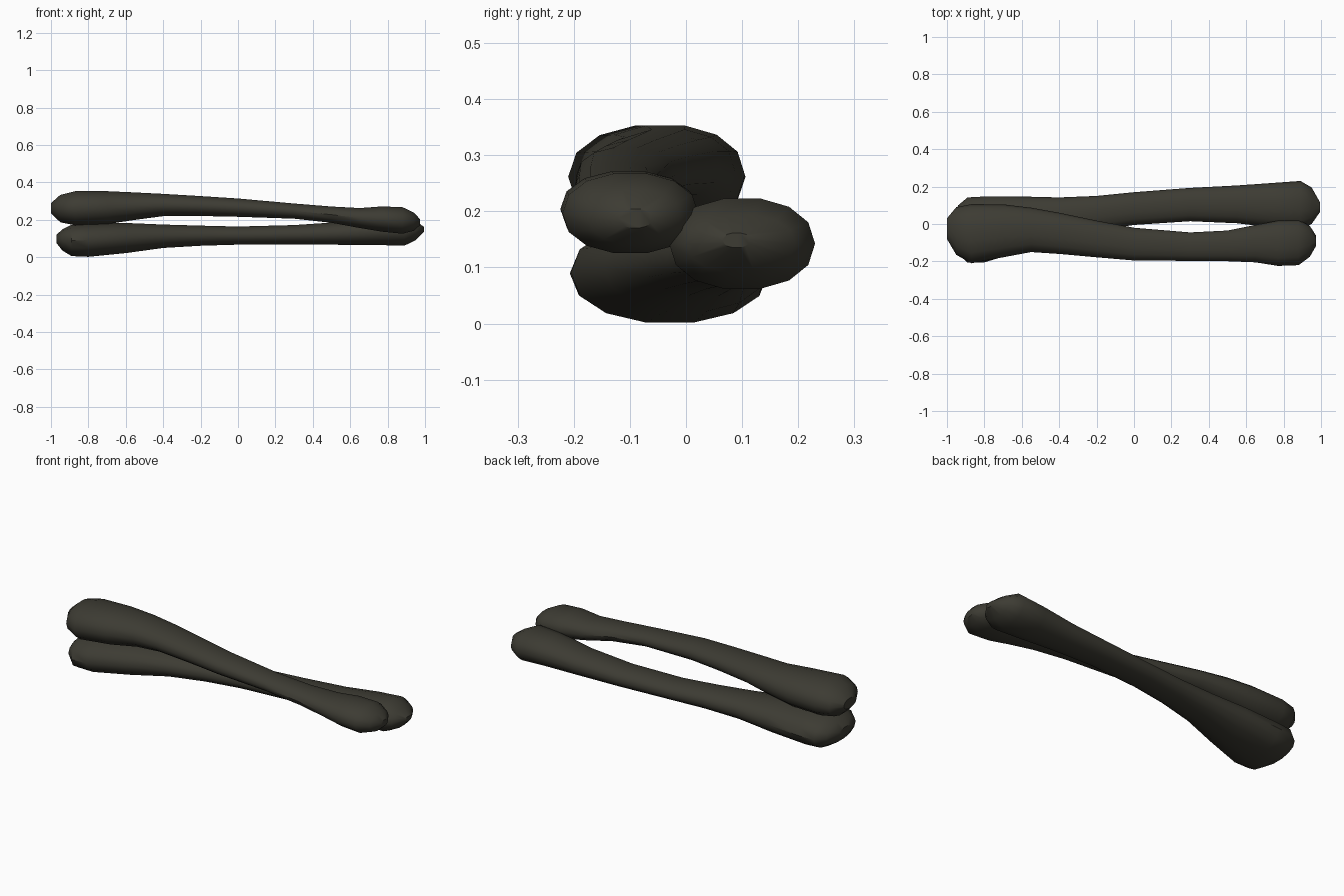
import bpy, bmesh, math

SIDES = 14

mat = bpy.data.materials.new("dark olive")
mat.diffuse_color = (0.046, 0.044, 0.033, 1)


def limb(name, stations):
    """Loft oval rings; each station is x, y low, y high, z low, z high."""
    bm = bmesh.new()
    rings = []
    for x, y0, y1, z0, z1 in stations:
        ring = []
        for i in range(SIDES):
            a = 2 * math.pi * i / SIDES
            c, s = math.cos(a), math.sin(a)
            # slightly squared oval
            c = math.copysign(abs(c) ** 0.93, c)
            s = math.copysign(abs(s) ** 0.93, s)
            ring.append(bm.verts.new((x, (y0 + y1) / 2 + c * (y1 - y0) / 2,
                                      (z0 + z1) / 2 + s * (z1 - z0) / 2)))
        rings.append(ring)
    for a, b in zip(rings, rings[1:]):
        for i in range(SIDES):
            j = (i + 1) % SIDES
            bm.faces.new((a[i], a[j], b[j], b[i]))
    bm.faces.new(rings[0])
    bm.faces.new(rings[-1])
    bmesh.ops.recalc_face_normals(bm, faces=bm.faces)
    me = bpy.data.meshes.new(name)
    bm.to_mesh(me)
    bm.free()
    me.materials.append(mat)
    ob = bpy.data.objects.new(name, me)
    bpy.context.collection.objects.link(ob)
    bpy.context.view_layer.objects.active = ob
    ob.select_set(True)
    bpy.ops.object.shade_smooth_by_angle(angle=math.radians(40))
    ob.select_set(False)


# upper bone: broad knob at left, running forward and down to the right
limb("upper_bone", [
    (-1.00, -0.08, 0.03, 0.235, 0.29),
    (-0.95, -0.165, 0.09, 0.185, 0.335),
    (-0.87, -0.21, 0.106, 0.168, 0.355),
    (-0.70, -0.178, 0.105, 0.175, 0.355),
    (-0.55, -0.15, 0.087, 0.198, 0.348),
    (-0.40, -0.16, 0.06, 0.218, 0.34),
    (-0.20, -0.178, 0.018, 0.219, 0.328),
    (0.00, -0.195, -0.02, 0.215, 0.315),
    (0.30, -0.197, -0.045, 0.205, 0.288),
    (0.50, -0.199, -0.035, 0.183, 0.272),
    (0.65, -0.205, -0.005, 0.155, 0.264),
    (0.77, -0.224, 0.018, 0.135, 0.273),
    (0.88, -0.22, 0.022, 0.124, 0.269),
    (0.94, -0.175, -0.01, 0.14, 0.24),
    (0.972, -0.12, -0.06, 0.17, 0.205)])

# lower bone: broad knob at left, running backward to the right
limb("lower_bone", [
    (-0.97, -0.09, 0.03, 0.075, 0.12),
    (-0.94, -0.16, 0.10, 0.035, 0.15),
    (-0.89, -0.207, 0.142, 0.004, 0.175),
    (-0.80, -0.205, 0.147, 0.0, 0.182),
    (-0.60, -0.145, 0.147, 0.02, 0.185),
    (-0.40, -0.08, 0.142, 0.048, 0.176),
    (-0.20, -0.035, 0.15, 0.06, 0.17),
    (0.00, -0.005, 0.17, 0.066, 0.165),
    (0.30, 0.015, 0.193, 0.067, 0.173),
    (0.55, 0.004, 0.206, 0.065, 0.19),
    (0.75, -0.02, 0.22, 0.063, 0.216),
    (0.89, -0.03, 0.23, 0.06, 0.225),
    (0.95, 0.0, 0.195, 0.09, 0.195),
    (0.995, 0.065, 0.115, 0.135, 0.162)])
